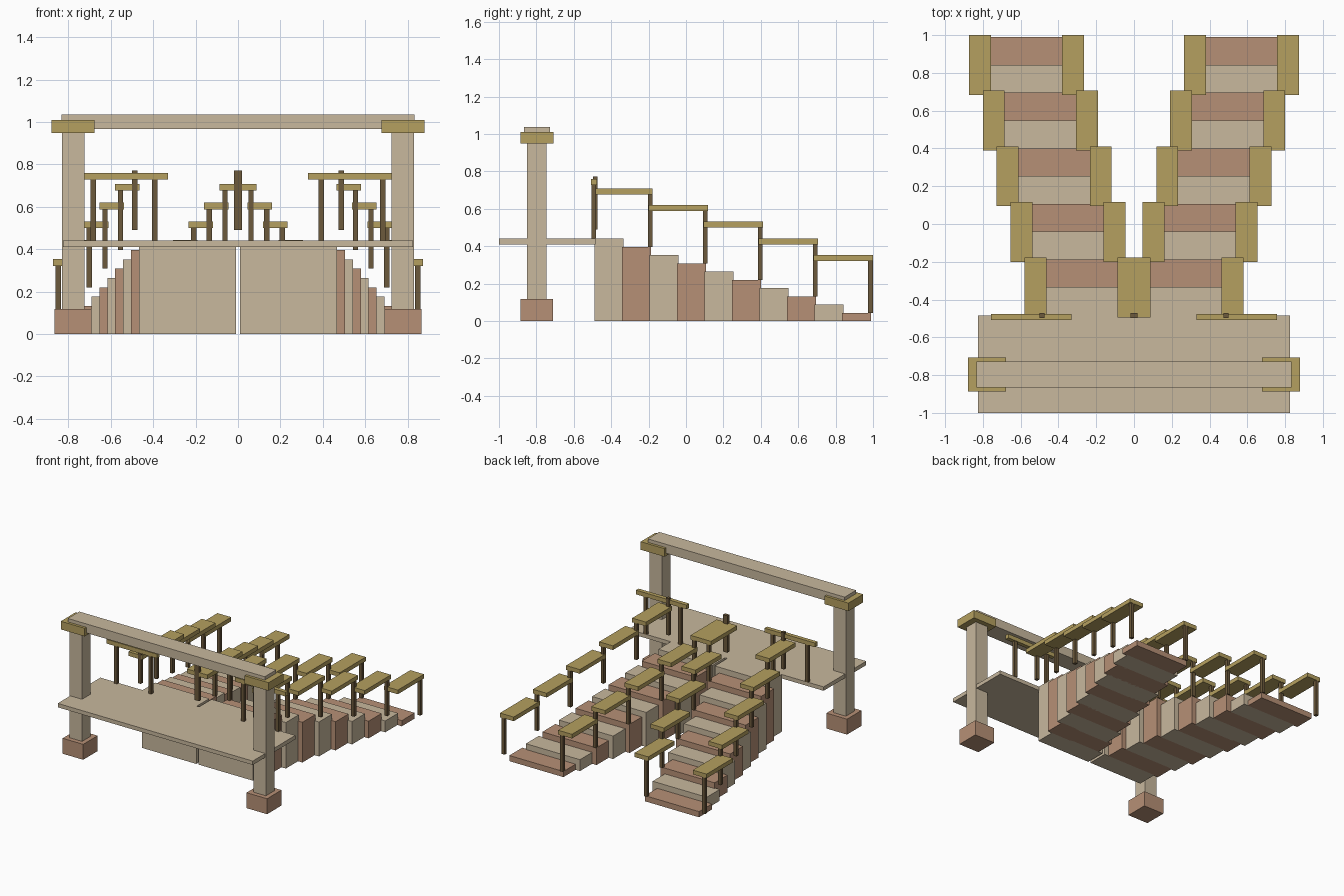
import bpy
import bmesh

if "Cube" in bpy.data.objects:
    bpy.data.objects.remove(bpy.data.objects["Cube"])


def material(name, rgb):
    m = bpy.data.materials.new(name)
    m.diffuse_color = (*rgb, 1.0)
    m.use_nodes = True
    m.node_tree.nodes["Principled BSDF"].inputs["Base Color"].default_value = m.diffuse_color
    return m


TAN = material("tan_stone", (0.58, 0.48, 0.34))
CLAY = material("clay_brick", (0.47, 0.28, 0.18))
BRASS = material("olive_wood", (0.46, 0.35, 0.115))
DARK = material("dark_wood", (0.15, 0.10, 0.045))


def box(name, x, y, z, mat):
    """Box from (min, max) ranges along each axis."""
    bm = bmesh.new()
    bmesh.ops.create_cube(bm, size=1.0)
    for v in bm.verts:
        v.co = [r[0] if c < 0 else r[1] for c, r in zip(v.co, (x, y, z))]
    mesh = bpy.data.meshes.new(name)
    bm.to_mesh(mesh)
    bm.free()
    mesh.materials.append(mat)
    ob = bpy.data.objects.new(name, mesh)
    bpy.context.collection.objects.link(ob)
    return ob


def pair(name, x, y, z, mat):
    """The same box on the right and left sides."""
    box(name + "_right", x, y, z, mat)
    box(name + "_left", (-x[1], -x[0]), y, z, mat)


def around(c, half):
    return (c - half, c + half)


# Landing platform
box("platform", (-0.825, 0.825), (-1.0, -0.485), (0.41, 0.44), TAN)

# Gateway: columns with bases and capitals, and a beam across
CX, CY = 0.778, -0.797
pair("column_base", around(CX, 0.087), around(CY, 0.087), (0, 0.118), CLAY)
pair("column", around(CX, 0.053), around(CY, 0.052), (0.118, 0.95), TAN)
pair("capital", around(CX, 0.101), around(CY, 0.089), (0.948, 1.01), BRASS)
box("beam", (-0.833, 0.833), around(CY, 0.069), (0.967, 1.036), TAN)

# Two flights of solid steps, drifting outward as they descend
STEP_X, STEP_Y, STEP_Z = 0.0372, 0.147, 0.0441
for i in range(10):
    x0 = 0.01 + STEP_X * i
    y0 = -0.49 + STEP_Y * i
    pair(f"step_{i + 1}", (x0, x0 + 0.458), (y0, y0 + 0.156),
         (0, 0.44 - STEP_Z * i), CLAY if i % 2 else TAN)

# Handrail sections, each held by a post at its lower end
for side, start in (("inner", -0.029), ("outer", 0.464)):
    for k in range(5):
        x0 = start + 0.0735 * k
        y0 = -0.495 + 0.2945 * k
        top = 0.708 - 0.0887 * k
        pair(f"{side}_rail_{k + 1}", (x0, x0 + 0.116), (y0, y0 + 0.317),
             (top - 0.032, top), BRASS)
        pair(f"{side}_post_{k + 1}", around(x0 + 0.0905, 0.0125),
             around(y0 + 0.303, 0.0125),
             (0.44 - STEP_Z * (2 * k + 1), top - 0.032), DARK)
    # Short newel at the head of the rail
    pair(f"{side}_newel", around(0.487 if side == "outer" else 0.006, 0.0125),
         around(-0.485, 0.0125), (0.49, 0.772), DARK)

# Cross rails at the back edge of the platform
pair("cross_rail", (0.33, 0.757), (-0.508, -0.477), (0.728, 0.76), BRASS)
for n, x in enumerate((0.393, 0.683)):
    pair(f"cross_post_{n + 1}", around(x, 0.0125), around(-0.493, 0.0125),
         (0.44, 0.728), DARK)
